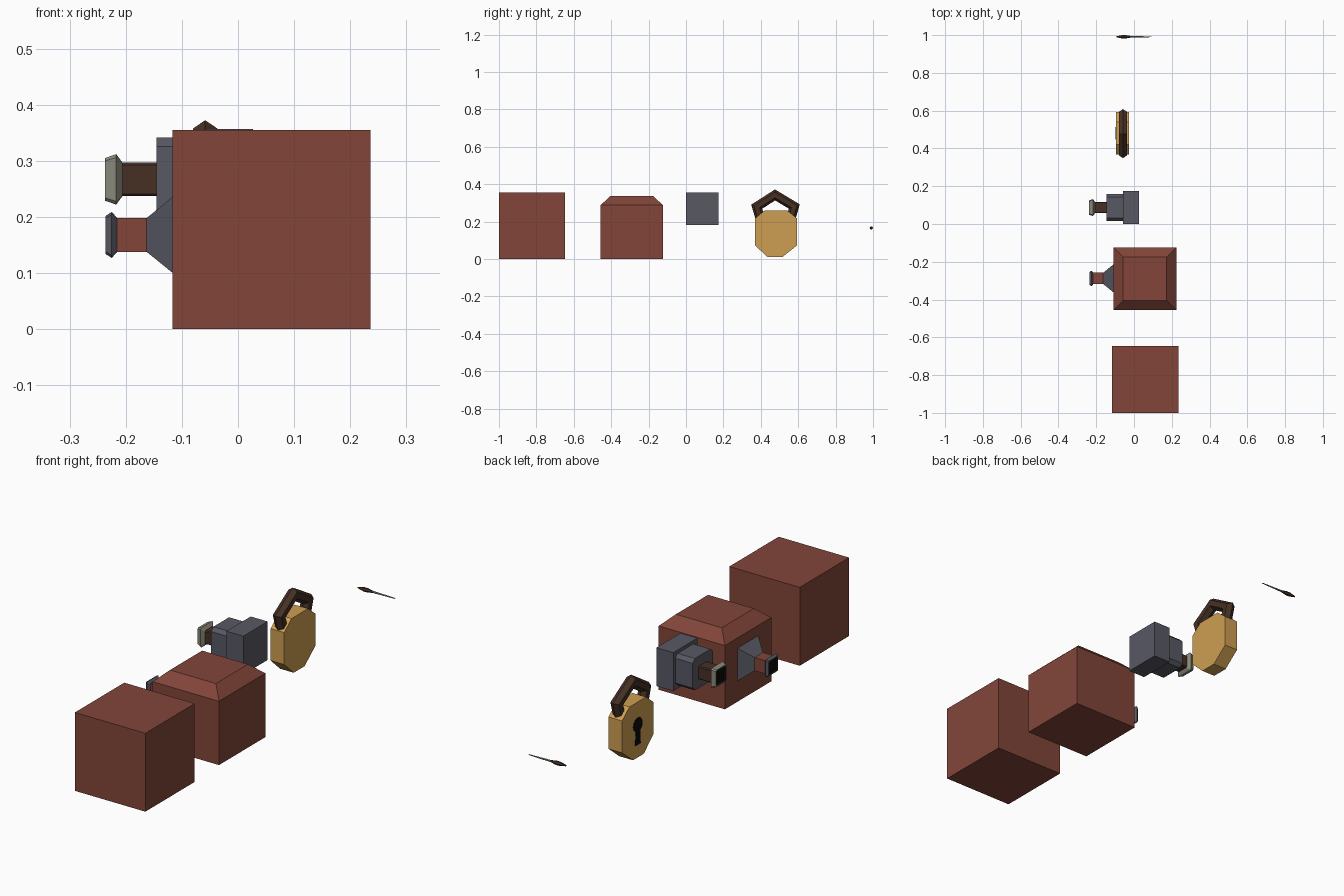
import bpy, bmesh, math
from mathutils import Vector

if "Cube" in bpy.data.objects:
    bpy.data.objects.remove(bpy.data.objects["Cube"])


def material(name, r, g, b):
    lin = [((c / 255 + 0.055) / 1.055) ** 2.4 if c > 10 else c / 255 / 12.92 for c in (r, g, b)]
    m = bpy.data.materials.new(name)
    m.diffuse_color = (*lin, 1)
    m.use_nodes = True
    m.node_tree.nodes["Principled BSDF"].inputs["Base Color"].default_value = m.diffuse_color
    return m


RED = material("brick red", 130, 69, 57)
SLATE = material("slate grey", 88, 88, 100)
BROWN = material("dark brown", 70, 48, 37)
STONE = material("stone grey", 136, 136, 122)
GOLD = material("brass", 206, 158, 82)
BLACK = material("black", 10, 10, 10)


def loft(name, rings, mats, slots=None):
    """Skin equal-sized closed rings, cap both ends; slots colours each segment."""
    bm = bmesh.new()
    vs = [[bm.verts.new(p) for p in ring] for ring in rings]
    n = len(vs[0])
    slots = slots or [0] * (len(rings) - 1)
    for s in range(len(vs) - 1):
        for i in range(n):
            j = (i + 1) % n
            bm.faces.new((vs[s][i], vs[s][j], vs[s + 1][j], vs[s + 1][i])).material_index = slots[s]
    bm.faces.new(vs[0]).material_index = slots[0]
    bm.faces.new(vs[-1]).material_index = slots[-1]
    bmesh.ops.recalc_face_normals(bm, faces=bm.faces)
    me = bpy.data.meshes.new(name)
    bm.to_mesh(me)
    bm.free()
    for m in mats:
        me.materials.append(m)
    ob = bpy.data.objects.new(name, me)
    bpy.context.collection.objects.link(ob)
    return ob


def square(x, h, cy, cz, c=0):
    """Square ring across x with half size h and corner cut c."""
    if c == 0:
        pts = [(-h, -h), (h, -h), (h, h), (-h, h)]
    else:
        k = h - c
        pts = [(-k, -h), (k, -h), (h, -k), (h, k), (k, h), (-k, h), (-h, k), (-h, -k)]
    return [(x, cy + a, cz + b) for a, b in pts]


def level(z, h, cx, cy):
    """Horizontal square ring."""
    return [(cx + a * h, cy + b * h, z) for a, b in ((-1, -1), (1, -1), (1, 1), (-1, 1))]


def stack(name, cy, cz, sections, mats, slots=None):
    return loft(name, [square(x, h, cy, cz, c) for x, h, c in sections], mats, slots)


# plain crate
loft("plain_block", [level(z, 0.1765, 0.0595, -0.8235) for z in (0, 0.355)], [RED])

# bevelled block with funnel, neck and open nozzle
loft("bevelled_block", [level(0, 0.166, 0.058, -0.29), level(0.289, 0.166, 0.058, -0.29),
                        level(0.336, 0.115, 0.058, -0.29)], [RED])
stack("funnel", -0.288, 0.168, [(-0.10, 0.081, 0), (-0.163, 0.030, 0)], [SLATE])
stack("funnel_neck", -0.288, 0.168, [(-0.16, 0.030, 0), (-0.220, 0.030, 0)], [RED])
stack("funnel_nozzle", -0.288, 0.168,
      [(-0.216, 0.031, 0.004), (-0.225, 0.041, 0.005), (-0.236, 0.034, 0.004),
       (-0.236, 0.029, 0.004), (-0.226, 0.029, 0.004)], [SLATE, BLACK], [0, 0, 0, 1])

# stepped slate housing with neck and open nozzle
stack("housing_rear", 0.087, 0.270, [(0.027, 0.087, 0), (-0.058, 0.087, 0)], [SLATE])
stack("housing_front", 0.087, 0.270, [(-0.055, 0.072, 0.016), (-0.145, 0.072, 0.016)], [SLATE])
stack("housing_neck", 0.087, 0.267, [(-0.14, 0.030, 0.004), (-0.212, 0.030, 0.004)], [BROWN])
stack("housing_nozzle", 0.087, 0.267,
      [(-0.206, 0.030, 0.004), (-0.217, 0.045, 0.006), (-0.237, 0.038, 0.005),
       (-0.237, 0.033, 0.004), (-0.225, 0.033, 0.004)], [STONE, BLACK], [0, 0, 0, 1])

# padlock body
outline = [(0.437, 0.010), (0.515, 0.010), (0.593, 0.073), (0.593, 0.218),
           (0.540, 0.261), (0.422, 0.261), (0.369, 0.218), (0.369, 0.073)]
loft("padlock_body", [[(x, y, z) for y, z in outline] for x in (-0.095, -0.027)], [GOLD])

# keyhole plate: round top and slightly flared slot
ky, kz, kr = 0.481, 0.158, 0.033
keyhole = [(ky + kr * math.cos(a), kz + kr * math.sin(a))
           for a in (math.radians(-60 + 300 * i / 10) for i in range(11))]
keyhole += [(ky - 0.019, 0.068), (ky + 0.019, 0.068)]
loft("keyhole", [[(x, y, z) for y, z in keyhole] for x in (-0.097, -0.092)], [BLACK])

# shackle: six-sided bar mitred along a bent path
path = [Vector(p) for p in ((0.402, 0.200), (0.378, 0.280), (0.476, 0.343), (0.579, 0.281), (0.556, 0.200))]
rings = []
for i, p in enumerate(path):
    a = (p - path[max(i - 1, 0)]) if i else path[1] - p
    b = (path[i + 1] - p) if i < len(path) - 1 else a
    na, nb = (Vector((-d.y, d.x)).normalized() for d in (a, b))
    m = (na + nb).normalized()
    m /= m.dot(na)
    ring = []
    for k in range(6):
        t = math.radians(60 * k)
        q = p + m * 0.025 * math.cos(t)
        ring.append((-0.0585 + 0.025 * math.sin(t), q.x, q.y))
    rings.append(ring)
loft("shackle", rings, [BROWN])


# thin dart
def needle(name, sections, mat):
    loft(name, [[(x, 0.991 + r * math.cos(k * math.pi / 3), 0.167 + r * math.sin(k * math.pi / 3))
                 for k in range(6)] for x, r in sections], [mat])


needle("dart_head", [(-0.093, 0.003), (-0.062, 0.009), (-0.045, 0.009), (-0.015, 0.004)], BROWN)
needle("dart_shaft", [(-0.02, 0.0045), (0.093, 0.002)], STONE)
